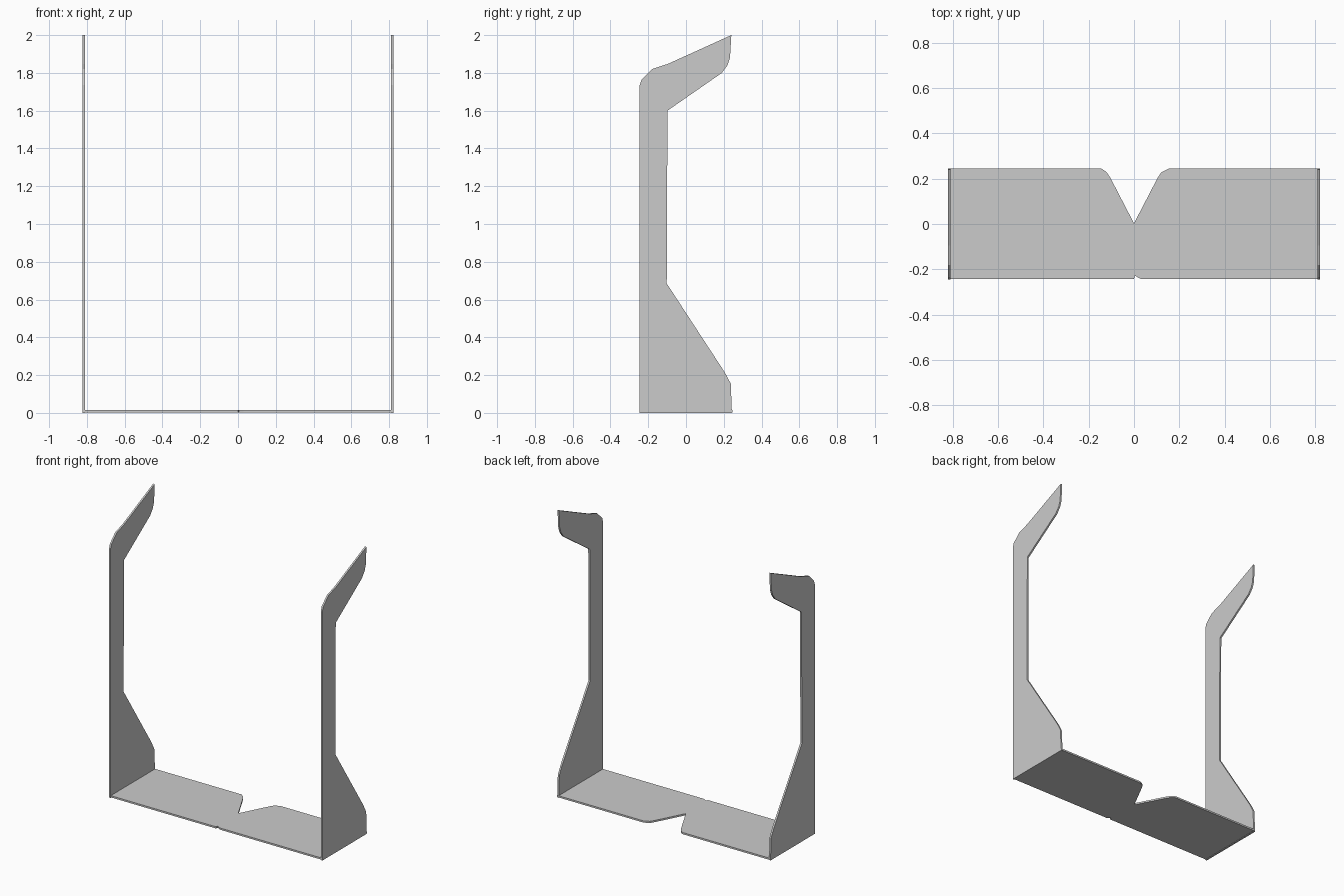
import bpy, bmesh
from mathutils import Vector

if "Cube" in bpy.data.objects:
    bpy.data.objects.remove(bpy.data.objects["Cube"])

T = 0.012   # sheet thickness
W = 0.822   # half width


def sheet(name, points, offset):
    """Flat outline extruded along an offset vector."""
    bm = bmesh.new()
    face = bm.faces.new([bm.verts.new(p) for p in points])
    ext = bmesh.ops.extrude_face_region(bm, geom=[face], use_keep_orig=True)
    verts = [g for g in ext["geom"] if isinstance(g, bmesh.types.BMVert)]
    bmesh.ops.translate(bm, verts=verts, vec=Vector(offset))
    bmesh.ops.recalc_face_normals(bm, faces=bm.faces)
    mesh = bpy.data.meshes.new(name)
    bm.to_mesh(mesh)
    bm.free()
    obj = bpy.data.objects.new(name, mesh)
    bpy.context.collection.objects.link(obj)
    return obj


# Base plate with the rear V notch and a tiny nick in the front edge
base = [(-W, -0.243), (0, -0.243), (0.004, -0.228), (0.03, -0.243), (W, -0.243),
        (W, 0.245), (0.155, 0.245), (0.12, 0.228), (0.105, 0.205), (0, 0.003),
        (-0.105, 0.205), (-0.122, 0.23), (-0.145, 0.245), (-W, 0.245)]
sheet("base_plate", [(x, y, 0.003) for x, y in base], (0, 0, T))

# Side uprights: wide foot, narrow post, swept upper arm (y, z)
side = [(-0.245, 0), (0.243, 0), (0.237, 0.155), (0.205, 0.215), (-0.102, 0.685),
        (-0.098, 1.6), (0.19, 1.8), (0.22, 1.84), (0.233, 1.88), (0.24, 2.0),
        (-0.095, 1.848), (-0.18, 1.82), (-0.235, 1.765), (-0.245, 1.735)]
for label, s in (("left", -1), ("right", 1)):
    sheet(label + "_upright", [(s * W, y, z) for y, z in side], (-s * T, 0, 0))
